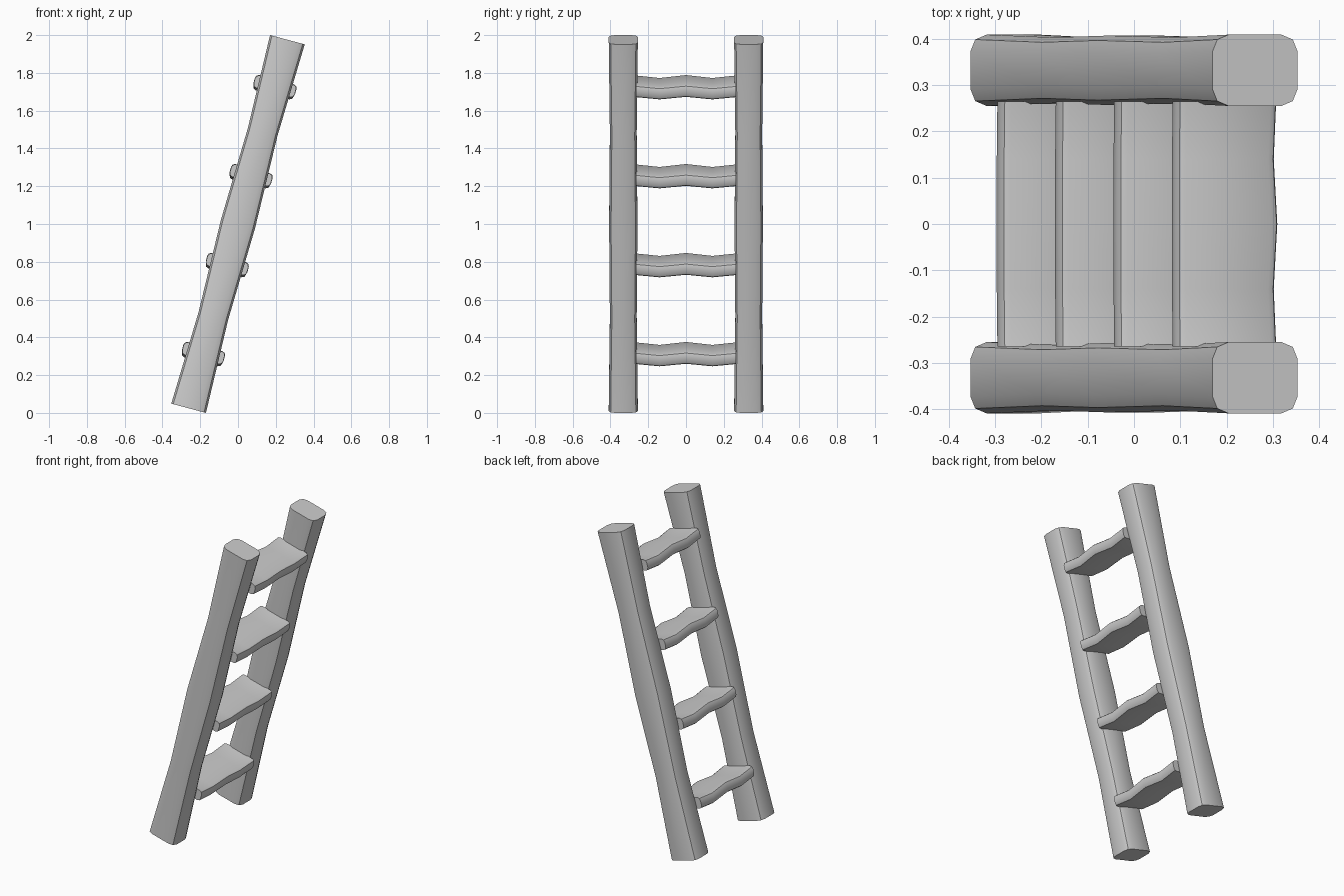
import bpy, bmesh, math
from mathutils import Matrix, Vector

if "Cube" in bpy.data.objects:
    bpy.data.objects.remove(bpy.data.objects["Cube"])

TILT = Matrix.Rotation(math.radians(15), 4, 'Y')
CENTRE = Vector((0, 0, 1))


def rounded_rect(hw, hh, bx, by):
    """Rectangle with two-segment rounded corners (12 points, counter-clockwise)."""
    pts = []
    for i, (sx, sy) in enumerate([(1, 1), (-1, 1), (-1, -1), (1, -1)]):
        corner = [(sx * (hw - bx * (1 - math.cos(a))), sy * (hh - by * (1 - math.sin(a))))
                  for a in (0, math.pi / 4, math.pi / 2)]
        pts += corner if i % 2 == 0 else corner[::-1]
    return pts


def loft(name, rings):
    """Skin a list of rings of points, cap both ends and lean the part."""
    bm = bmesh.new()
    loops = [[bm.verts.new(TILT @ Vector(p) + CENTRE) for p in r] for r in rings]
    n = len(loops[0])
    for a, b in zip(loops, loops[1:]):
        for i in range(n):
            j = (i + 1) % n
            bm.faces.new((a[i], a[j], b[j], b[i]))
    bm.faces.new(loops[0][::-1])
    bm.faces.new(loops[-1])
    bmesh.ops.recalc_face_normals(bm, faces=bm.faces)
    me = bpy.data.meshes.new(name)
    bm.to_mesh(me)
    bm.free()
    ob = bpy.data.objects.new(name, me)
    bpy.context.collection.objects.link(ob)
    bpy.ops.object.select_all(action='DESELECT')
    ob.select_set(True)
    bpy.context.view_layer.objects.active = ob
    bpy.ops.object.shade_smooth_by_angle(angle=math.radians(32))
    return ob


# Side rails, pinched at the quarter points
LENGTH = 2.02
rail_sections = [(-0.5, 0.095, 0.077), (-0.25, 0.081, 0.071), (0, 0.093, 0.075),
                 (0.25, 0.081, 0.071), (0.5, 0.095, 0.077)]
for name, side in (("front_rail", -1), ("back_rail", 1)):
    loft(name, [[(x, y + side * 0.332, t * LENGTH)
                 for x, y in rounded_rect(hx, hy, 0.036, 0.036)]
                for t, hx, hy in rail_sections])

# Wavy plank rungs between the rails
rung_sections = [(-0.265, 0.004, 0.112), (-0.14, -0.009, 0.110), (0, 0.006, 0.114),
                 (0.14, -0.009, 0.110), (0.265, 0.004, 0.112)]
for i in range(4):
    height = (0.309 + 0.471 * i + 0.003 - 1) / math.cos(math.radians(15))
    loft(f"rung_{i + 1}", [[(x, y, height + z + dz)
                            for x, z in rounded_rect(hw, 0.034, 0.018, 0.02)]
                           for y, dz, hw in rung_sections])
